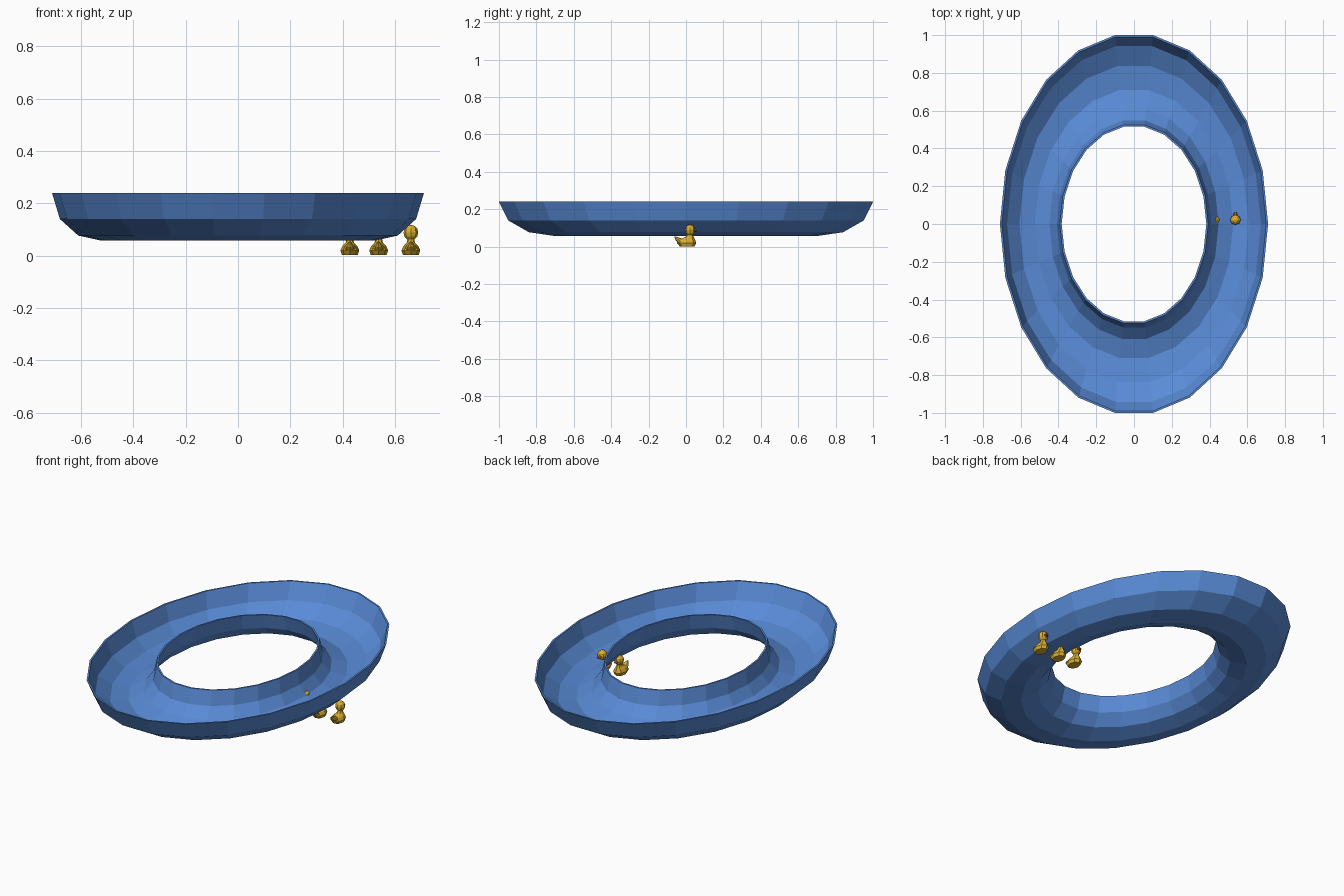
import bpy, bmesh
from math import sin, cos, pi
from mathutils import Matrix, Vector

if "Cube" in bpy.data.objects:
    bpy.data.objects.remove(bpy.data.objects["Cube"])


def material(name, color):
    m = bpy.data.materials.new(name)
    m.diffuse_color = color
    m.use_nodes = True
    m.node_tree.nodes["Principled BSDF"].inputs["Base Color"].default_value = m.diffuse_color
    return m


BLUE = material("blue_plastic", (0.10, 0.26, 0.68, 1))
YELLOW = material("yellow_rubber", (0.70, 0.43, 0.03, 1))
RED = material("red_beak", (0.60, 0.10, 0.03, 1))


def finish(bm, name, mat):
    bmesh.ops.recalc_face_normals(bm, faces=bm.faces)
    me = bpy.data.meshes.new(name)
    bm.to_mesh(me)
    bm.free()
    me.materials.append(mat)
    ob = bpy.data.objects.new(name, me)
    bpy.context.collection.objects.link(ob)
    return ob


def loft(bm, rings, n, cap=False, closed=False):
    """Skin elliptical rings given as (centre, radius x, radius y, tilt about x)."""
    loops = []
    for c, rx, ry, tilt in rings:
        rot = Matrix.Rotation(tilt, 3, 'X')
        loops.append([bm.verts.new(Vector(c) + rot @ Vector(
            (rx * cos(2 * pi * i / n), ry * sin(2 * pi * i / n), 0))) for i in range(n)])
    pairs = list(zip(loops, loops[1:]))
    if closed:
        pairs.append((loops[-1], loops[0]))
    for a, b in pairs:
        for i in range(n):
            j = (i + 1) % n
            bm.faces.new((a[i], a[j], b[j], b[i]))
    if cap:
        bm.faces.new(loops[0])
        bm.faces.new(loops[-1])


# Oval water trough: thin U-shaped section swept round 22 sides
SIDES = 22
FIT = 1 / cos(pi / SIDES)
under = [(0.71, 1.00, 0.24), (0.68, 0.95, 0.14), (0.61, 0.84, 0.077), (0.525, 0.71, 0.058),
         (0.445, 0.605, 0.09), (0.40, 0.54, 0.15), (0.383, 0.515, 0.24)]
shift = [(-0.01, 0), (-0.008, 0.005), (-0.003, 0.009), (0, 0.01),
         (0.003, 0.009), (0.008, 0.005), (0.01, 0)]
inside = [(x + d, y + d, z + h) for (x, y, z), (d, h) in zip(under, shift)]
section = under + inside[::-1]
bm = bmesh.new()
loft(bm, [((0, 0, z), x, y / sin(2 * pi * 5 / SIDES) if SIDES == 22 else y * FIT, 0)
          for x, y, z in section], SIDES, closed=True)
finish(bm, "oval_trough", BLUE)


# Toy ducks facing the back
def duck(x, label):
    bm = bmesh.new()
    # belly rising to the neck
    loft(bm, [((x, 0.006, 0.002), 0.030, 0.040, 0), ((x, 0.003, 0.020), 0.036, 0.052, 0),
              ((x, 0.004, 0.036), 0.029, 0.045, 0), ((x, 0.018, 0.050), 0.016, 0.024, 0),
              ((x, 0.022, 0.066), 0.012, 0.014, 0)], 8, cap=True)
    # upturned tail
    loft(bm, [((x, -0.022, 0.026), 0.025, 0.020, 0.6), ((x, -0.045, 0.040), 0.016, 0.013, 0.6),
              ((x, -0.060, 0.053), 0.004, 0.003, 0.6)], 8, cap=True)
    finish(bm, f"duck_body_{label}", YELLOW)

    bm = bmesh.new()
    bmesh.ops.create_uvsphere(bm, u_segments=8, v_segments=6, radius=1, matrix=Matrix.Translation(
        (x, 0.022, 0.088)) @ Matrix.Diagonal((0.028, 0.027, 0.030, 1)))
    finish(bm, f"duck_head_{label}", YELLOW)

    bm = bmesh.new()
    loft(bm, [((x, 0.042, 0.085), 0.012, 0.009, pi / 2),
              ((x, 0.060, 0.083), 0.008, 0.003, pi / 2)], 6, cap=True)
    finish(bm, f"duck_beak_{label}", RED)


for label, x in (("inner", 0.427), ("middle", 0.537), ("outer", 0.66)):
    duck(x, label)
